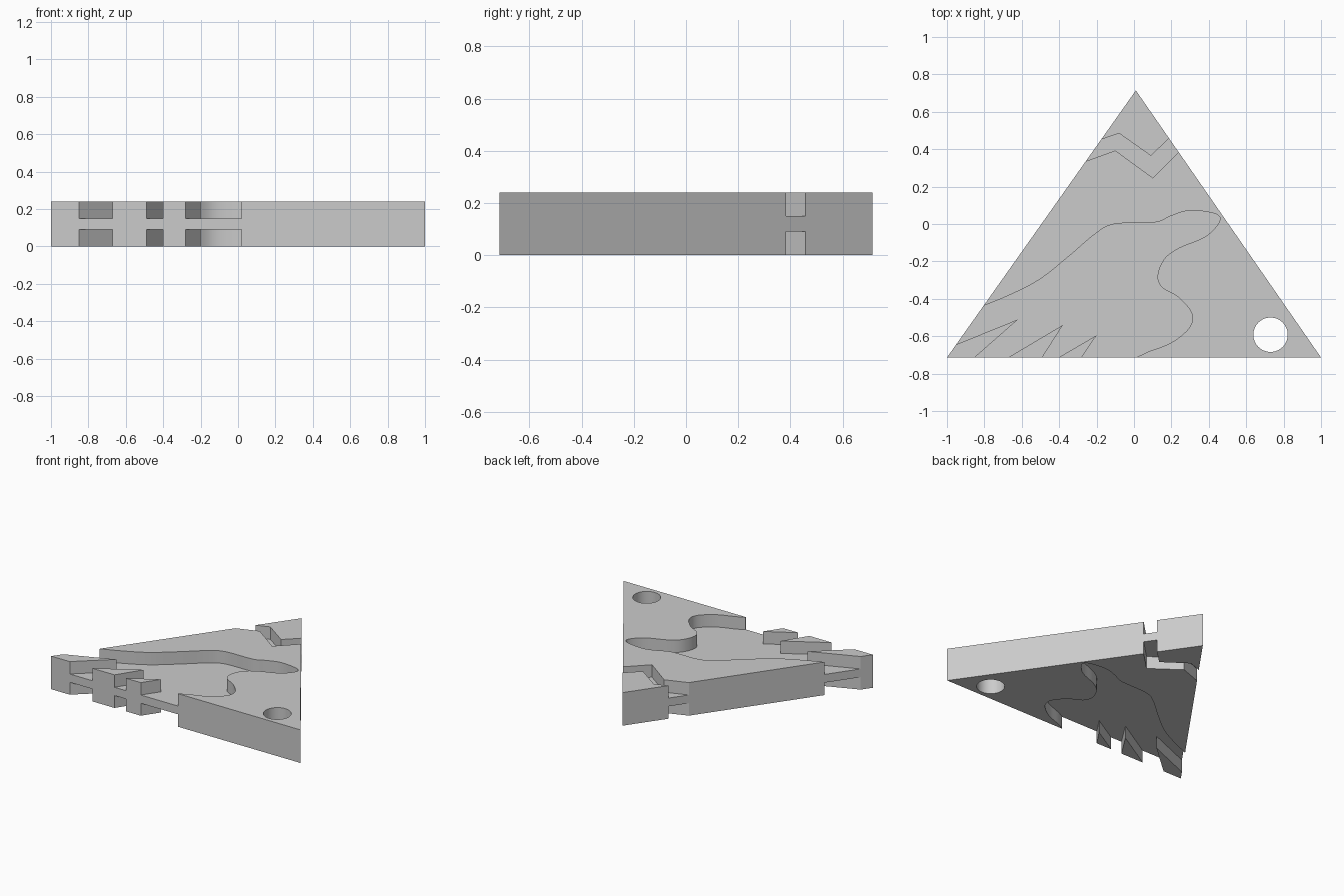
import bpy, bmesh, math
from mathutils import Vector

cube = bpy.data.objects.get("Cube")
if cube:
    bpy.data.objects.remove(cube, do_unlink=True)

THICK, LOW, HIGH, EDGE = 0.24, 0.09, 0.15, 0.714

grey = bpy.data.materials.new("light grey")
grey.use_nodes = True
colour = (0.6, 0.6, 0.6, 1)
grey.diffuse_color = colour
grey.node_tree.nodes["Principled BSDF"].inputs["Base Color"].default_value = colour


def add_prism(bm, outline, z0, z1):
    """Upright prism over a flat outline."""
    face = bm.faces.new([bm.verts.new((p[0], p[1], z0)) for p in outline])
    top = bmesh.ops.extrude_face_region(bm, geom=[face])["geom"]
    verts = [g for g in top if isinstance(g, bmesh.types.BMVert)]
    bmesh.ops.translate(bm, vec=(0, 0, z1 - z0), verts=verts)


def make_object(name, bm):
    bmesh.ops.recalc_face_normals(bm, faces=bm.faces)
    mesh = bpy.data.meshes.new(name)
    bm.to_mesh(mesh)
    bm.free()
    mesh.materials.append(grey)
    ob = bpy.data.objects.new(name, mesh)
    bpy.context.collection.objects.link(ob)
    return ob


def smooth_path(points, steps=4):
    """Catmull-Rom curve through the points."""
    p = [Vector(q) for q in points]
    p = [2 * p[0] - p[1]] + p + [2 * p[-1] - p[-2]]
    path = []
    for a, b, c, d in zip(p, p[1:], p[2:], p[3:]):
        for i in range(steps):
            t = i / steps
            path.append(0.5 * (2 * b + (c - a) * t + (2 * a - 5 * b + 4 * c - d) * t * t
                               + (3 * b - a - 3 * c + d) * t ** 3))
    return path + [p[-2]]


# Triangular plate
bm = bmesh.new()
add_prism(bm, [(-1, -EDGE), (1, -EDGE), (0.01, EDGE)], 0, THICK)
plate = make_object("triangle_plate", bm)

# Wavy recess outline
wave = smooth_path([
    (-0.81, -0.44), (-0.665, -0.38), (-0.505, -0.297), (-0.345, -0.17),
    (-0.21, -0.055), (-0.105, 0), (0.11, 0.008), (0.19, 0.04), (0.28, 0.07),
    (0.377, 0.067), (0.452, 0.045), (0.45, 0), (0.377, -0.07), (0.243, -0.126),
    (0.163, -0.185), (0.126, -0.275), (0.15, -0.34), (0.233, -0.388),
    (0.307, -0.473), (0.297, -0.553), (0.2, -0.634), (0.083, -0.68), (0.019, -0.71)])

# Spikes left standing along the front edge: right foot, tip, left foot
recess = list(wave) + [(0.019, -0.8)]
for right, tip, left in ((-0.28, (-0.2, -0.595), -0.4),
                         (-0.49, (-0.38, -0.54), -0.67)):
    recess += [(right, -0.8), (right, -0.712), tip, (left, -0.712), (left, -0.8)]
recess += [(-0.85, -0.8), (-0.85, -0.712), (-0.62, -0.51),
           (-0.952, -0.645), (-1.1, -0.7), (-1.1, -0.56)]

# Zigzag band near the apex
band = [(-0.38, 0.29), (-0.26, 0.335), (-0.1, 0.393), (0.1, 0.247), (0.24, 0.385),
        (0.34, 0.48), (0.29, 0.555), (0.19, 0.46), (0.09, 0.365), (-0.08, 0.485),
        (-0.18, 0.45), (-0.3, 0.41)]

# Recesses on both faces and the round hole
bm = bmesh.new()
for outline in (recess, band):
    add_prism(bm, outline, HIGH, THICK + 0.1)
    add_prism(bm, outline, -0.1, LOW)
hole = [(0.73 + 0.092 * math.cos(a), -0.592 + 0.092 * math.sin(a))
        for a in (math.tau * i / 48 for i in range(48))]
add_prism(bm, hole, -0.1, THICK + 0.1)
cutter = make_object("recess_cutter", bm)
cutter.hide_render = True

# Cut the plate, then discard the cutter
mod = plate.modifiers.new("recesses", "BOOLEAN")
mod.operation, mod.solver, mod.object = "DIFFERENCE", "EXACT", cutter
bpy.ops.object.select_all(action="DESELECT")
bpy.context.view_layer.objects.active = plate
plate.select_set(True)
bpy.ops.object.modifier_apply(modifier=mod.name)
bpy.data.objects.remove(cutter, do_unlink=True)
bpy.ops.object.shade_smooth_by_angle(angle=math.radians(30))
